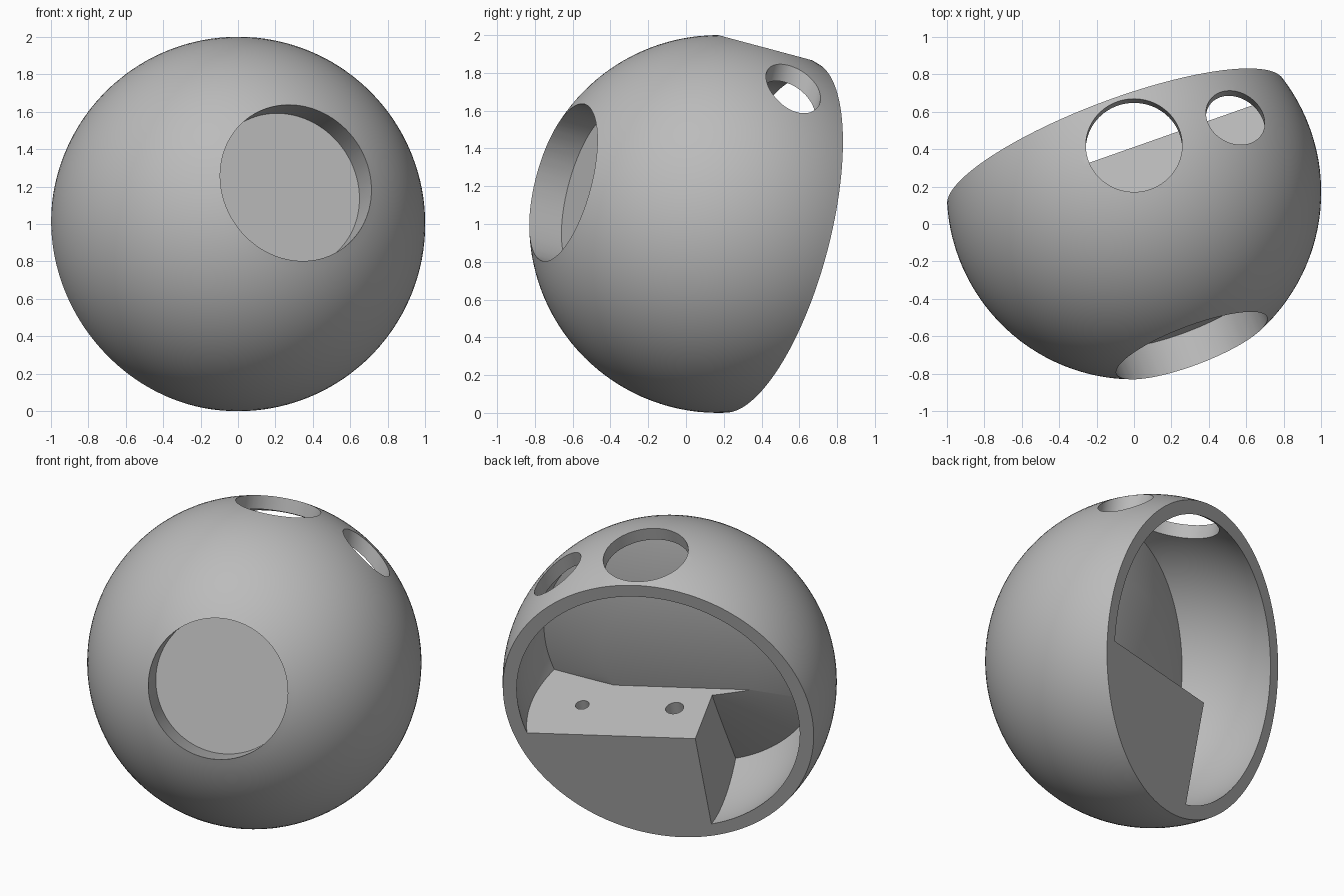
import bpy, bmesh, math
from mathutils import Matrix, Vector

old = bpy.data.objects.get("Cube")
if old:
    bpy.data.objects.remove(old, do_unlink=True)

# Local frame: +y is the open back, -y the front port, +z the top port
R_IN = 0.918        # inner radius of the shell
BACK = 0.285        # depth of the flat back rim
SHELF = -0.2        # height of the inner shelf
BLOCK_SIDE = -0.2   # exposed side of the inner block


def make_object(name, bm):
    bmesh.ops.recalc_face_normals(bm, faces=bm.faces)
    mesh = bpy.data.meshes.new(name)
    bm.to_mesh(mesh)
    bm.free()
    obj = bpy.data.objects.new(name, mesh)
    bpy.context.collection.objects.link(obj)
    return obj


def lathe(name, profile, steps=128):
    """Revolve (radius, y) points about the local y axis."""
    bm = bmesh.new()
    verts = [bm.verts.new((r, y, 0)) for r, y in profile]
    edges = [bm.edges.new(pair) for pair in zip(verts, verts[1:])]
    bmesh.ops.spin(bm, geom=verts + edges, cent=(0, 0, 0), axis=(0, 1, 0),
                   angle=math.tau, steps=steps, use_duplicate=False)
    bmesh.ops.remove_doubles(bm, verts=bm.verts, dist=1e-5)
    return make_object(name, bm)


def box(name, low, high):
    bm = bmesh.new()
    low, high = Vector(low), Vector(high)
    size = Matrix.Diagonal((*(high - low), 1))
    bmesh.ops.create_cube(bm, size=1, matrix=Matrix.Translation((low + high) / 2) @ size)
    return make_object(name, bm)


def cylinder(name, radius, start, end):
    start, end = Vector(start), Vector(end)
    axis = end - start
    turn = axis.to_track_quat('Z', 'Y').to_matrix().to_4x4()
    bm = bmesh.new()
    bmesh.ops.create_cone(bm, cap_ends=True, segments=96, radius1=radius, radius2=radius,
                          depth=axis.length,
                          matrix=Matrix.Translation((start + end) / 2) @ turn)
    return make_object(name, bm)


def cut(target, cutter):
    mod = target.modifiers.new("cut", 'BOOLEAN')
    mod.operation = 'DIFFERENCE'
    mod.solver = 'EXACT'
    mod.object = cutter
    bpy.context.view_layer.objects.active = target
    bpy.ops.object.modifier_apply(modifier=mod.name)
    bpy.data.objects.remove(cutter, do_unlink=True)


def arc(radius, first, last, count):
    """Points on a circle, angle measured from the front pole."""
    angles = [first + (last - first) * i / count for i in range(count + 1)]
    return [(radius * math.sin(a), -radius * math.cos(a)) for a in angles]


# Outer ball
body = lathe("hollow_ball", [(0 if r < 1e-6 else r, y) for r, y in arc(1, 0, math.pi, 64)])

# Cavity: shallow cone at the front, round wall, open back; solid block left standing
inner = arc(R_IN, math.acos(0.33 / R_IN), math.acos(-0.4 / R_IN), 28)
cavity = lathe("cavity_cutter", [(0, -0.04)] + inner + [(inner[-1][0], 1.3), (0, 1.3)])
cut(cavity, box("block_space", (BLOCK_SIDE, -2, -2), (2, 2, SHELF)))
cut(body, cavity)

# Flatten the cone tip above the shelf, and slice the back rim
cut(body, box("tip_cutter", (-0.55, -0.2, SHELF), (0.55, 0.1, 0.6)))
cut(body, box("back_cutter", (-2, BACK, -2), (2, 2, 2)))

# Front recess, two top ports and the two blind holes beneath them
cut(body, cylinder("front_recess", 0.43, (0, -0.715, 0), (0, -1.5, 0)))
for x, port, base, hole in ((0, 0.2575, 0.8, 0.055), (0.576, 0.157, 0.5, 0.042)):
    cut(body, cylinder("top_port", port, (x, 0, base), (x, 0, 1.5)))
    cut(body, cylinder("shelf_hole", hole, (x, 0, SHELF - 0.2), (x, 0, SHELF + 0.1)))

# Turn the ball into its resting pose
pose = (Matrix.Translation((0, 0.17, 1)) @ Matrix.Rotation(math.radians(-15), 4, 'X')
        @ Matrix.Rotation(math.radians(20), 4, 'Z'))
body.data.transform(pose)

# Plain grey surface
grey = bpy.data.materials.new("plain_grey")
grey.use_nodes = True
colour = (0.5, 0.5, 0.5, 1)
grey.diffuse_color = colour
grey.node_tree.nodes["Principled BSDF"].inputs["Base Color"].default_value = colour
body.data.materials.clear()
body.data.materials.append(grey)
for face in body.data.polygons:
    face.material_index = 0

bpy.ops.object.select_all(action='DESELECT')
body.select_set(True)
bpy.context.view_layer.objects.active = body
bpy.ops.object.shade_smooth_by_angle(angle=math.radians(30))
